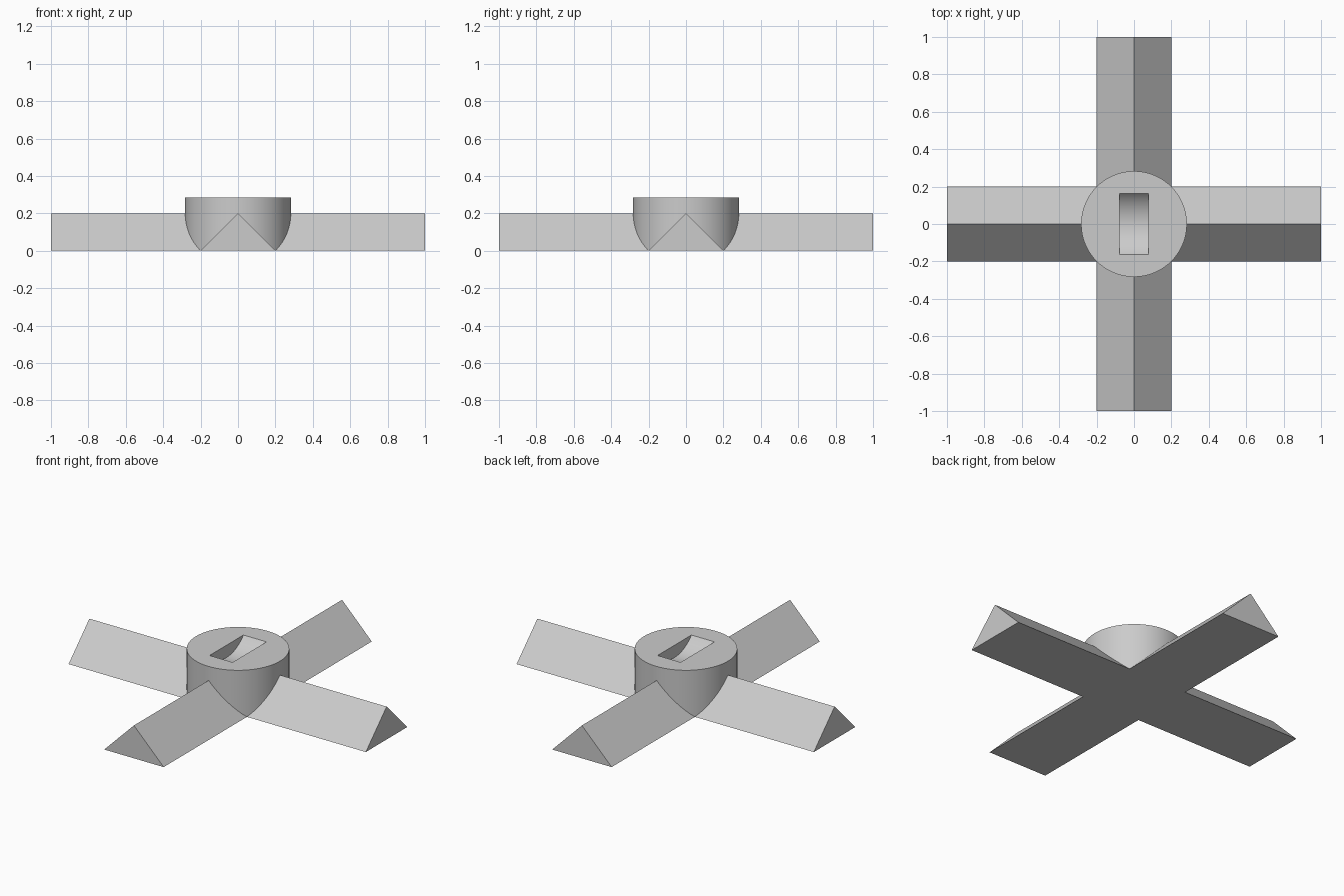
import bpy
import math
from mathutils import Matrix

cube = bpy.data.objects.get("Cube")
if cube:
    bpy.data.objects.remove(cube, do_unlink=True)

# One plain grey for everything
grey = bpy.data.materials.new("light grey")
grey.use_nodes = True
colour = (0.6, 0.6, 0.6, 1)
grey.diffuse_color = colour
grey.node_tree.nodes["Principled BSDF"].inputs["Base Color"].default_value = colour

HALF_WIDTH, RIDGE, HALF_LENGTH = 0.2, 0.2, 1.0
HUB_RADIUS, HUB_TOP = HALF_WIDTH * math.sqrt(2), 0.285
SLOT_WIDTH, SLOT_HALF, SLOT_DEPTH = 0.155, 0.163, 0.075


def finish(obj, name):
    obj.name = name
    obj.data.materials.clear()
    obj.data.materials.append(grey)
    return obj


def ridge_bar(name, angle):
    """Triangular bar lying on its flat side, running along x before turning."""
    section = [(-HALF_WIDTH, 0), (HALF_WIDTH, 0), (0, RIDGE)]
    verts = [(x, y, z) for x in (-HALF_LENGTH, HALF_LENGTH) for y, z in section]
    faces = [(2, 1, 0), (3, 4, 5)]
    faces += [(i, (i + 1) % 3, (i + 1) % 3 + 3, i + 3) for i in range(3)]
    mesh = bpy.data.meshes.new(name)
    mesh.from_pydata(verts, [], faces)
    mesh.transform(Matrix.Rotation(angle, 4, "Z"))
    obj = bpy.data.objects.new(name, mesh)
    bpy.context.collection.objects.link(obj)
    return finish(obj, name)


def cylinder(name, radius, depth, location, rotation=(0, 0, 0), sides=64):
    bpy.ops.mesh.primitive_cylinder_add(vertices=sides, radius=radius, depth=depth,
                                        location=location, rotation=rotation)
    return finish(bpy.context.object, name)


# Crossed ridge bars
ridge_bar("side_bar", 0)
ridge_bar("front_back_bar", math.pi / 2)

# Round hub, just clear of the base plane
base = 0.001
hub = cylinder("hub", HUB_RADIUS, HUB_TOP - base, (0, 0, (HUB_TOP + base) / 2))

# Scooped slot cut into the hub top by a disc lying across it
disc_radius = (SLOT_HALF ** 2 + SLOT_DEPTH ** 2) / (2 * SLOT_DEPTH)
cutter = cylinder("slot_cutter", disc_radius, SLOT_WIDTH,
                  (0, 0, HUB_TOP - SLOT_DEPTH + disc_radius),
                  (0, math.pi / 2, 0), 128)
cut = hub.modifiers.new("slot", "BOOLEAN")
cut.operation = "DIFFERENCE"
cut.solver = "EXACT"
cut.object = cutter

bpy.ops.object.select_all(action="DESELECT")
hub.select_set(True)
bpy.context.view_layer.objects.active = hub
bpy.ops.object.modifier_apply(modifier=cut.name)
bpy.data.objects.remove(cutter, do_unlink=True)
bpy.ops.object.shade_smooth_by_angle(angle=math.radians(30))
